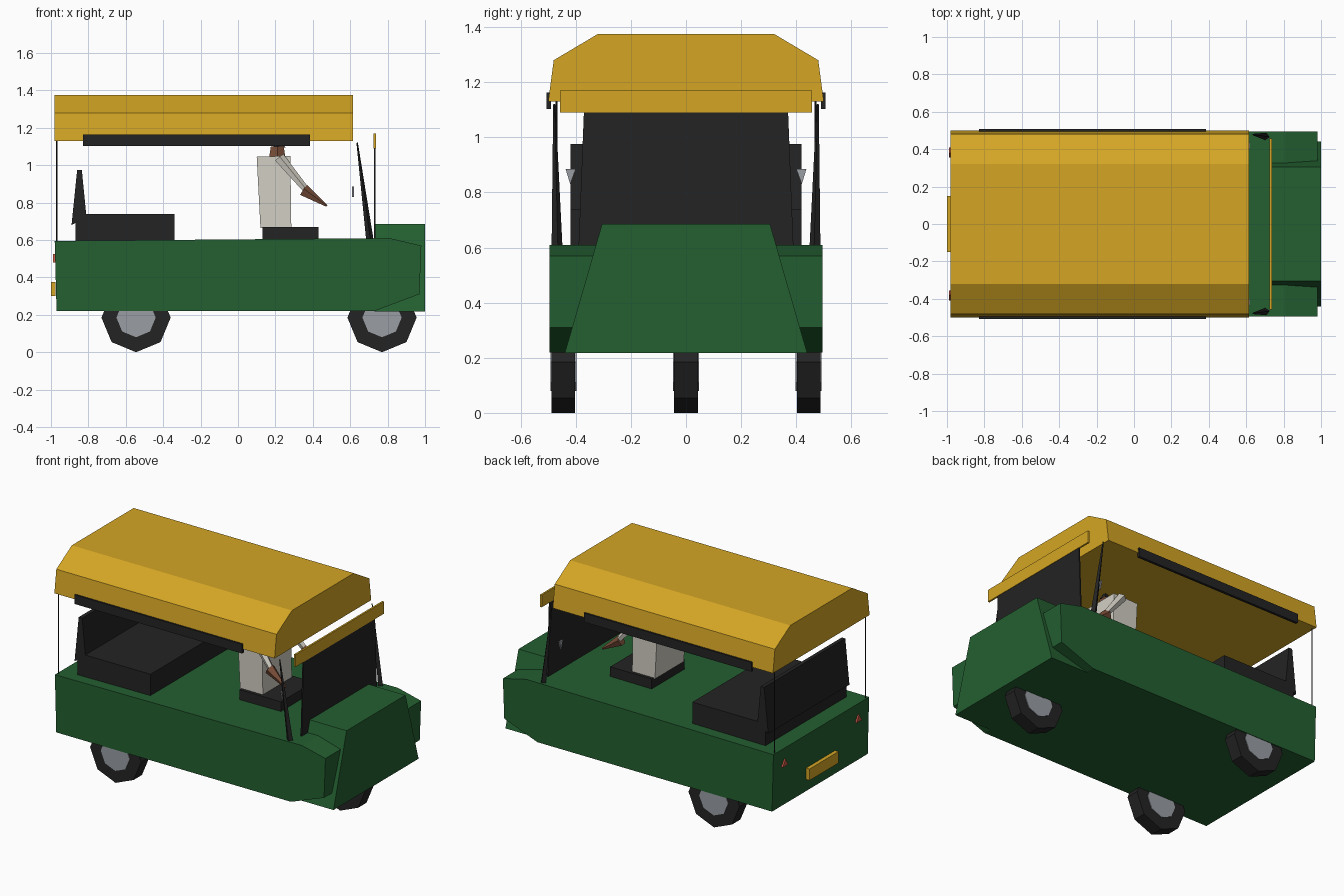
import bpy, bmesh, math
from mathutils import Vector

if "Cube" in bpy.data.objects:
    bpy.data.objects.remove(bpy.data.objects["Cube"])


def material(name, rgb):
    m = bpy.data.materials.new(name)
    m.diffuse_color = (*rgb, 1)
    m.use_nodes = True
    m.node_tree.nodes["Principled BSDF"].inputs["Base Color"].default_value = m.diffuse_color
    return m


GREEN = material("body green", (0.017, 0.115, 0.03))
YELLOW = material("canopy yellow", (0.66, 0.38, 0.018))
BLACK = material("soft black", (0.017, 0.017, 0.017))
WHITE = material("shirt white", (0.64, 0.62, 0.55))
SKIN = material("skin brown", (0.19, 0.075, 0.04))
GREY = material("metal grey", (0.32, 0.34, 0.37))
RED = material("lamp red", (0.55, 0.1, 0.06))


def finish(name, bm, mat):
    bmesh.ops.recalc_face_normals(bm, faces=bm.faces)
    mesh = bpy.data.meshes.new(name)
    bm.to_mesh(mesh)
    bm.free()
    mesh.materials.append(mat)
    ob = bpy.data.objects.new(name, mesh)
    bpy.context.collection.objects.link(ob)
    return ob


def prism(name, profile, axis, a, b, mat):
    """Extrude an (x,z) profile along y, or a (y,z) profile along x."""
    bm = bmesh.new()
    rings = []
    for t in (a, b):
        pts = [(p, t, q) if axis == 'y' else (t, p, q) for p, q in profile]
        rings.append([bm.verts.new(p) for p in pts])
    n = len(profile)
    for ring in rings:
        bm.faces.new(ring)
    for i in range(n):
        j = (i + 1) % n
        bm.faces.new((rings[0][i], rings[0][j], rings[1][j], rings[1][i]))
    return finish(name, bm, mat)


def box(name, x0, x1, y0, y1, z0, z1, mat):
    return prism(name, [(x0, z0), (x1, z0), (x1, z1), (x0, z1)], 'y', y0, y1, mat)


def rod(name, p, q, r1, r2, sides, mat):
    """Tapered rod from p to q."""
    p, q = Vector(p), Vector(q)
    bm = bmesh.new()
    bmesh.ops.create_cone(bm, cap_ends=True, segments=sides, radius1=r1,
                          radius2=r2, depth=(q - p).length)
    rot = (q - p).to_track_quat('Z', 'Y').to_matrix()
    for v in bm.verts:
        v.co = rot @ v.co + (p + q) / 2
    return finish(name, bm, mat)


# Main body and front nose
prism("body", [(-.97, .22), (.73, .22), (.97, .31), (.98, .57), (.81, .61), (-.98, .595)],
      'y', -.495, .495, GREEN)
prism("nose", [(-.44, .217), (.44, .217), (.305, .685), (-.305, .685)], 'x', .73, 1.0, GREEN)

# Canopy and windscreen header
prism("canopy", [(-.5, 1.13), (-.48, 1.28), (-.32, 1.375), (.32, 1.375), (.48, 1.28), (.5, 1.13)],
      'x', -.98, .615, YELLOW)
box("header_strip", .725, .737, -.457, .457, 1.09, 1.17, YELLOW)

# Windscreen
prism("windscreen", [(-.39, .6), (.39, .6), (.37, 1.105), (-.37, 1.105)], 'x', .726, .734, BLACK)

# Seats
box("rear_seat", -.87, -.34, -.42, .42, .59, .74, BLACK)
prism("rear_backrest", [(-.89, .68), (-.81, .72), (-.835, .975), (-.86, .975)],
      'y', -.42, .42, BLACK)
box("driver_seat", .13, .43, -.17, .17, .6, .67, BLACK)

# Driver
prism("driver_torso", [(.12, .665), (.285, .665), (.28, 1.05), (.1, 1.045)],
      'y', -.15, .15, WHITE)
rod("driver_head", (.21, 0, 1.04), (.21, 0, 1.1), .05, .04, 6, SKIN)
rod("driver_hair", (.22, 0, 1.095), (.22, 0, 1.13), .035, .01, 5, BLACK)

# Number plate
box("number_plate", -1.0, -.975, -.15, .15, .3, .375, YELLOW)

for side, s in (("left", 1), ("right", -1)):
    # Side curtain roll, front and rear posts
    box(side + "_curtain_roll", -.83, .385, s * .49, s * .507, 1.103, 1.163, BLACK)
    rod(side + "_front_post", (.705, s * .468, .6), (.637, s * .478, 1.12), .02, .004, 4, BLACK)
    rod(side + "_rear_post", (-.97, s * .47, .59), (-.97, s * .47, 1.14), .004, .004, 4, BLACK)
    # Arms
    rod(side + "_sleeve", (.22, s * .15, 1.04), (.37, s * .175, .86), .03, .018, 5, WHITE)
    rod(side + "_forearm", (.35, s * .17, .865), (.475, s * .185, .782), .035, .006, 5, SKIN)
    # Mirror and tail lamp
    prism(side + "_mirror", [(s * .4, .885), (s * .437, .885), (s * .42, .83)],
          'x', .61, .62, GREY)
    prism(side + "_tail_lamp", [(s * .355, .48), (s * .41, .48), (s * .38, .525)],
          'x', -.988, -.97, RED)

# Three wheels: tyre with an angular hub
for name, x, y in (("front", .77, 0), ("rear_left", -.545, .445), ("rear_right", -.545, -.445)):
    for part, r, w, mat in (("tyre", .185, .043, BLACK), ("hub", .105, .047, GREY)):
        n = 8
        ring = [(x + r * math.sin(i * math.tau / n), .185 - r * math.cos(i * math.tau / n))
                for i in range(n)]
        prism(f"{name}_{part}", ring, 'y', y - w, y + w, mat)
